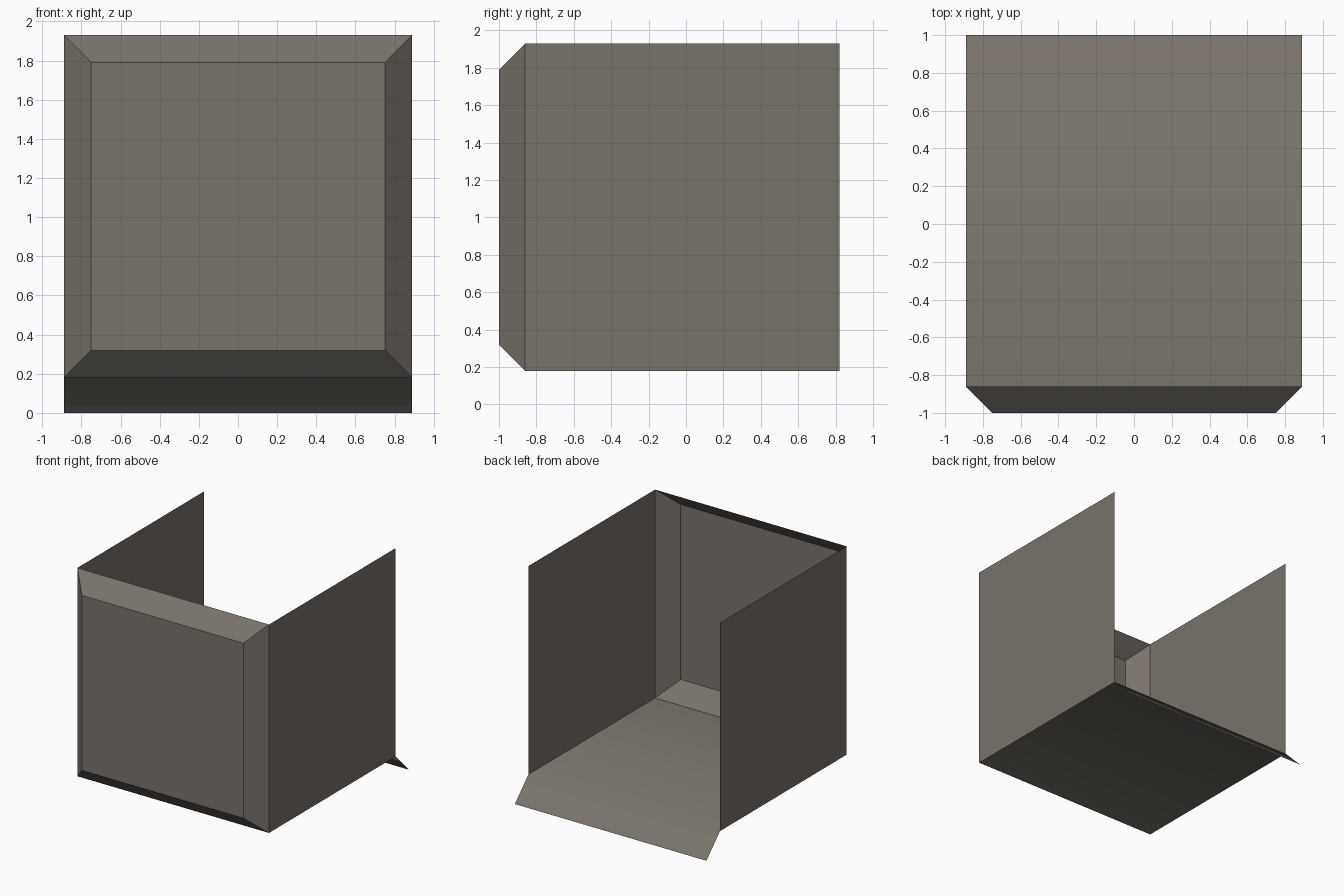
import bpy

if "Cube" in bpy.data.objects:
    bpy.data.objects.remove(bpy.data.objects["Cube"])

# Measurements: half width, floor height, top height, chamfer size
W, Z0, Z1, C = 0.89, 0.18, 1.93, 0.14
FRONT, CHAMFER_Y, BACK, LIP = -1.0, -0.86, 0.82, 1.0

grey = bpy.data.materials.new("warm_grey_metal")
grey.diffuse_color = (0.19, 0.171, 0.147, 1.0)
grey.use_nodes = True
grey.node_tree.nodes["Principled BSDF"].inputs["Base Color"].default_value = grey.diffuse_color


def sheet(name, verts, faces, smooth=False):
    """Make a thin sheet part from a few corner points."""
    mesh = bpy.data.meshes.new(name)
    mesh.from_pydata(verts, [], faces)
    mesh.materials.append(grey)
    for p in mesh.polygons:
        p.use_smooth = smooth
    mesh.update()
    obj = bpy.data.objects.new(name, mesh)
    bpy.context.collection.objects.link(obj)
    return obj


def ring(y, inset):
    """Rectangle of corners at depth y, seen from the front."""
    w, a, b = W - inset, Z0 + inset, Z1 - inset
    return [(-w, y, a), (w, y, a), (w, y, b), (-w, y, b)]


# Front panel with its four chamfered borders
sheet("front_panel", ring(CHAMFER_Y, 0) + ring(FRONT, C),
      [(4, 5, 6, 7)] + [(i, (i + 1) % 4, (i + 1) % 4 + 4, i + 4) for i in range(4)])

# Side walls, open at the top and back
for side, name in ((1, "right_wall"), (-1, "left_wall")):
    x = side * W
    face = (0, 1, 2, 3) if side > 0 else (3, 2, 1, 0)
    sheet(name, [(x, CHAMFER_Y, Z0), (x, BACK, Z0), (x, BACK, Z1), (x, CHAMFER_Y, Z1)], [face])

# Floor running smoothly into the sloping rear lip
profile = [(CHAMFER_Y, Z0), (BACK, Z0), (LIP, 0.0)]
sheet("floor_and_rear_lip", [(x, y, z) for y, z in profile for x in (-W, W)],
      [(0, 1, 3, 2), (2, 3, 5, 4)], smooth=True)
